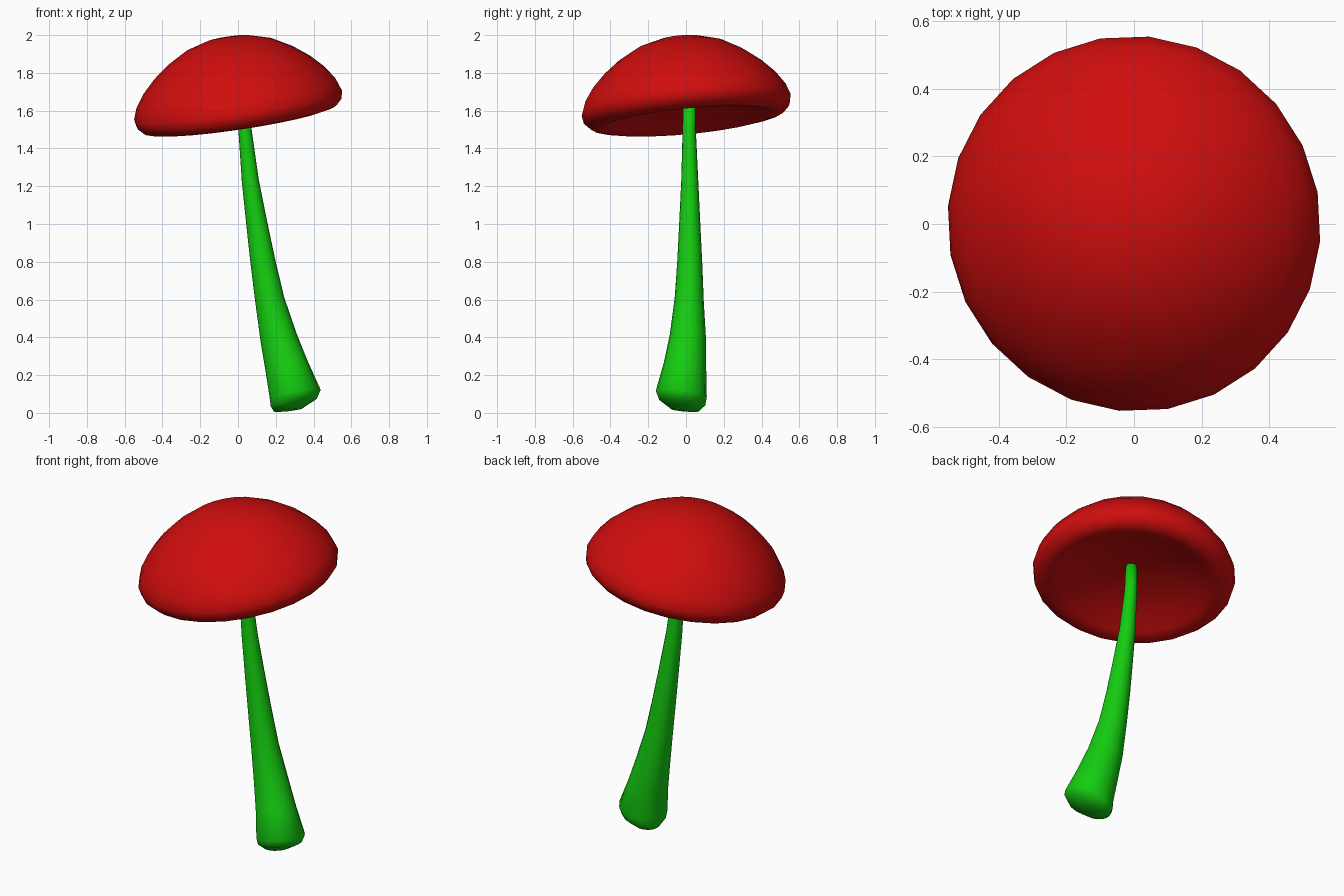
import bpy, bmesh, math
from mathutils import Vector, Matrix

if "Cube" in bpy.data.objects:
    bpy.data.objects.remove(bpy.data.objects["Cube"])


def material(name, color):
    m = bpy.data.materials.new(name)
    m.diffuse_color = color
    m.use_nodes = True
    m.node_tree.nodes["Principled BSDF"].inputs["Base Color"].default_value = m.diffuse_color
    return m


def loft(name, rings, mat):
    """Skin a list of rings; a ring holding one point closes into a fan."""
    bm = bmesh.new()
    loops = [[bm.verts.new(p) for p in ring] for ring in rings]
    for a, b in zip(loops, loops[1:]):
        n = max(len(a), len(b))
        for i in range(n):
            j = (i + 1) % n
            if len(a) == 1:
                bm.faces.new((a[0], b[j], b[i]))
            elif len(b) == 1:
                bm.faces.new((a[i], a[j], b[0]))
            else:
                bm.faces.new((a[i], a[j], b[j], b[i]))
    bmesh.ops.recalc_face_normals(bm, faces=bm.faces)
    for f in bm.faces:
        f.smooth = True
    me = bpy.data.meshes.new(name)
    bm.to_mesh(me)
    bm.free()
    me.materials.append(mat)
    ob = bpy.data.objects.new(name, me)
    bpy.context.collection.objects.link(ob)
    return ob


def circle(center, r, sides, start=0.0, slope=(0, 0)):
    """Horizontal circle, its plane tipped by the slopes in x and y."""
    out = []
    for i in range(sides):
        t = start + 2 * math.pi * i / sides
        x, y = r * math.cos(t), r * math.sin(t)
        out.append(Vector(center) + Vector((x, y, x * slope[0] + y * slope[1])))
    return out


# Cap: lathed dome with a rolled lip and a shallow hollow below, tipped over
profile = [(0, .453), (.11, .445), (.23, .41), (.336, .35), (.42, .285),
           (.488, .216), (.537, .145), (.558, .087), (.55, .045), (.515, .01),
           (.465, 0), (.425, .015), (.33, .053), (.2, .085), (0, .10)]
rings = [[Vector((0, 0, h))] if r == 0 else
         circle((0, 0, h), r, 24, math.radians(10)) for r, h in profile]
cap = loft("cap", rings, material("red", (0.63, 0.004, 0.004, 1)))
tip = Vector((0, 0, 1)).rotation_difference(Vector((-.15, -.095, 1)))
cap.data.transform(Matrix.Translation((.013, .009, 1.544)) @ tip.to_matrix().to_4x4())

# Stem: leaning, flaring to a rounded, tilted base (x, y, z, radius, tilt amount)
sections = [(.265, -.005, .015, .075, .4), (.295, -.02, .055, .122, .6),
            (.303, -.025, .10, .135, .6), (.257, -.005, .25, .112, .8),
            (.215, .01, .4, .096, .7), (.168, .017, .6, .077, .5),
            (.132, .02, .8, .066, .4), (.1, .02, 1.0, .056, .4),
            (.065, .02, 1.23, .045, .3), (.037, .017, 1.5, .035, .1),
            (.033, .017, 1.65, .033, 0)]
rings = [circle((x, y, z), r, 16, 0, (.27 * k, -.2 * k)) for x, y, z, r, k in sections]
rings = [[Vector((.262, -.003, .008))]] + rings + [[Vector((.033, .017, 1.65))]]
loft("stem", rings, material("green", (0.007, 0.61, 0.005, 1)))
